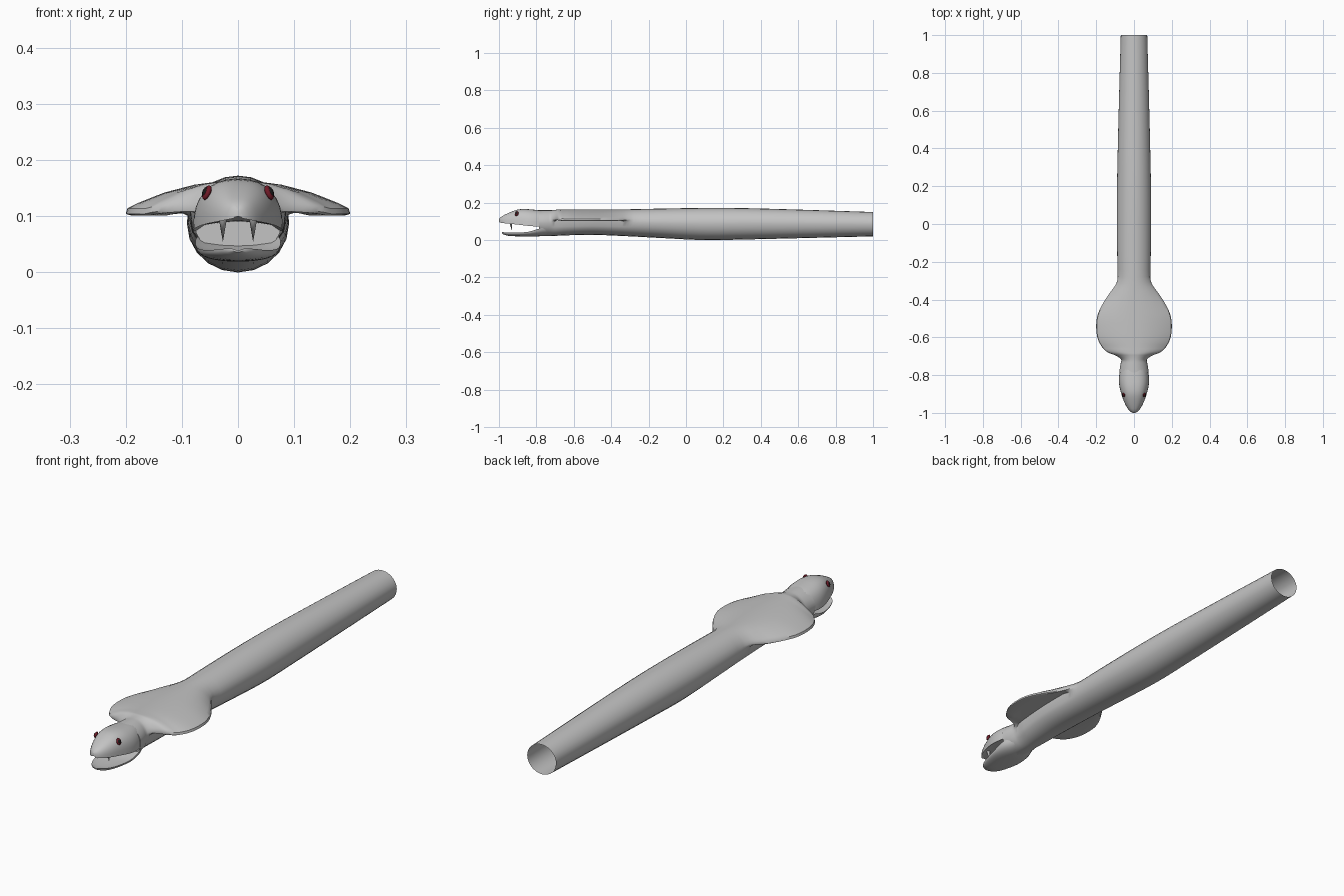
import bpy, bmesh, math
from mathutils import Vector

if "Cube" in bpy.data.objects:
    bpy.data.objects.remove(bpy.data.objects["Cube"])


def material(name, rgb):
    m = bpy.data.materials.new(name)
    m.diffuse_color = (*rgb, 1)
    m.use_nodes = True
    m.node_tree.nodes["Principled BSDF"].inputs["Base Color"].default_value = m.diffuse_color
    return m


GREY = material("scale grey", (0.55, 0.55, 0.55))
RED = material("eye red", (0.16, 0.01, 0.02))
BLACK = material("pupil black", (0.01, 0.01, 0.01))


def finish(ob, mat, angle=40):
    ob.data.materials.append(mat)
    bpy.ops.object.select_all(action='DESELECT')
    ob.select_set(True)
    bpy.context.view_layer.objects.active = ob
    bpy.ops.object.shade_smooth_by_angle(angle=math.radians(angle))


def sample(rows, y):
    """Smooth interpolation of (y, a, b, ...) rows sorted by y."""
    y = min(max(y, rows[0][0]), rows[-1][0])
    i = 0
    while i < len(rows) - 2 and y > rows[i + 1][0]:
        i += 1
    p, q = rows[i], rows[i + 1]
    o, r = rows[max(i - 1, 0)], rows[min(i + 2, len(rows) - 1)]
    h = q[0] - p[0]
    t = (y - p[0]) / h
    out = []
    for c in range(1, len(p)):
        m0 = (q[c] - o[c]) / (q[0] - o[0]) * h
        m1 = (r[c] - p[c]) / (r[0] - p[0]) * h
        out.append((2*t**3 - 3*t*t + 1) * p[c] + (t**3 - 2*t*t + t) * m0
                   + (3*t*t - 2*t**3) * q[c] + (t**3 - t*t) * m1)
    return out


def loft(name, rings, cap_first, cap_last):
    bm = bmesh.new()
    vs = [[bm.verts.new(p) for p in ring] for ring in rings]
    n = len(vs[0])
    for a, b in zip(vs, vs[1:]):
        for i in range(n):
            j = (i + 1) % n
            bm.faces.new((a[i], a[j], b[j], b[i]))
    if cap_first:
        bm.faces.new(vs[0])
    if cap_last:
        bm.faces.new(vs[-1])
    bmesh.ops.recalc_face_normals(bm, faces=bm.faces)
    me = bpy.data.meshes.new(name)
    bm.to_mesh(me)
    bm.free()
    ob = bpy.data.objects.new(name, me)
    bpy.context.collection.objects.link(ob)
    finish(ob, GREY)


def spread(a, b, n):
    return [a + (b - a) * i / n for i in range(n + 1)]


# Body: y, half width, bottom, top
BODY = [(-0.785, .078, .021, .160), (-0.75, .073, .021, .160),
        (-0.71, .066, .022, .160), (-0.65, .074, .025, .161),
        (-0.5, .085, .028, .163), (-0.3, .086, .020, .165),
        (-0.15, .089, .012, .168), (0.1, .091, .000, .172),
        (0.3, .088, .003, .171), (0.6, .081, .010, .163), (1.0, .070, .020, .150)]
# Hood outline: y, half width
HOOD = [(-0.725, .066), (-0.71, .078), (-0.695, .103), (-0.68, .142),
        (-0.655, .170), (-0.61, .195), (-0.55, .204), (-0.49, .199),
        (-0.43, .174), (-0.37, .136), (-0.32, .100), (-0.28, .086)]
# Half section: angle, share of hood spread, hood height
SECTION = [(-90, 0, 0), (-72, 0, 0), (-54, 0, 0), (-36, 0, 0), (-18, 0, 0),
           (0, 0, .109), (8, .5, .107), (14, .9, .101), (18, 1, .104),
           (24, 1, .114), (32, .9, .123), (45, .6, .142), (60, .3, .156),
           (75, .1, .162), (90, 0, .163)]


def body_ring(y):
    w, lo, hi = sample(BODY, y)
    e = 0
    if HOOD[0][0] < y < HOOD[-1][0]:
        e = max(sample(HOOD, y)[0] - w, 0)
    f = min(e / .05, 1)
    lift = .014 * max(0, 1 - (y + .725) / .07) if y < -.655 else 0
    half = []
    for ang, k, hz in SECTION:
        a = math.radians(ang)
        x = w * math.cos(a) + e * k
        z = (lo + hi) / 2 + (hi - lo) / 2 * math.sin(a)
        if hz:
            z += (hz + lift * k - z) * f
        half.append((x, z))
    ring = [(x, y, z) for x, z in half]
    return ring + [(-x, y, z) for x, z in half[-2:0:-1]]


stations = (spread(-.785, -.735, 3) + spread(-.725, -.655, 14)
            + spread(-.64, -.28, 24) + spread(-.24, 1, 20))
loft("body_and_hood", [body_ring(y) for y in stations], True, False)


# Jaws: y, half width, lip height, apex height
UPPER = [(-1.0, .008, .096, .112), (-.99, .023, .093, .123),
         (-.97, .038, .090, .135), (-.94, .053, .087, .149),
         (-.90, .067, .083, .163), (-.86, .077, .078, .166),
         (-.82, .080, .074, .163), (-.78, .074, .074, .159), (-.74, .060, .080, .153)]
LOWER = [(-.985, .010, .042, .036), (-.975, .026, .042, .030),
         (-.95, .044, .040, .023), (-.90, .062, .040, .020),
         (-.84, .074, .045, .019), (-.79, .075, .060, .020), (-.74, .060, .070, .026)]


def jaw_ring(rows, y, power, hollow):
    w, lip, apex = sample(rows, y)
    pts = []
    for i in range(17):
        a = math.pi * i / 16
        c, s = math.cos(a), max(math.sin(a), 0)
        x = math.copysign(abs(c) ** (2 / power), c) * w
        pts.append((x, y, lip + (apex - lip) * s ** (2 / power)))
    # hollow roof or floor of the mouth
    for k in (-.8, -.4, 0, .4, .8):
        pts.append((k * w, y, lip + (apex - lip) * hollow * (1 - k * k * .6)))
    return pts


for name, rows, power, hollow in (("upper_head", UPPER, 2.5, .2),
                                  ("lower_jaw", LOWER, 2.3, .35)):
    ys = spread(rows[0][0], rows[0][0] + .03, 4) + spread(rows[0][0] + .04, -.74, 14)
    loft(name, [jaw_ring(rows, y, power, hollow) for y in ys], True, True)

# Fangs and eyes on both sides
for side, s in (("right", 1), ("left", -1)):
    bpy.ops.mesh.primitive_cone_add(vertices=10, radius1=.008, radius2=0, depth=.045,
                                    location=(s * .027, -.935, .076),
                                    rotation=(math.pi + .15, 0, 0))
    fang = bpy.context.object
    fang.name = "fang_" + side
    finish(fang, GREY)
    out = Vector((s * .85, -.35, .4)).normalized()
    for part, mat, size, push in (("iris_", RED, .014, 0), ("pupil_", BLACK, .009, .004)):
        bpy.ops.mesh.primitive_uv_sphere_add(segments=16, ring_count=10, radius=1,
                                             location=Vector((s * .0555, -.905, .142)) + out * push)
        eye = bpy.context.object
        eye.name = part + side
        eye.scale = (size * .75, size, size * .45)
        eye.rotation_euler = out.to_track_quat('Z', 'Y').to_euler()
        finish(eye, mat)
